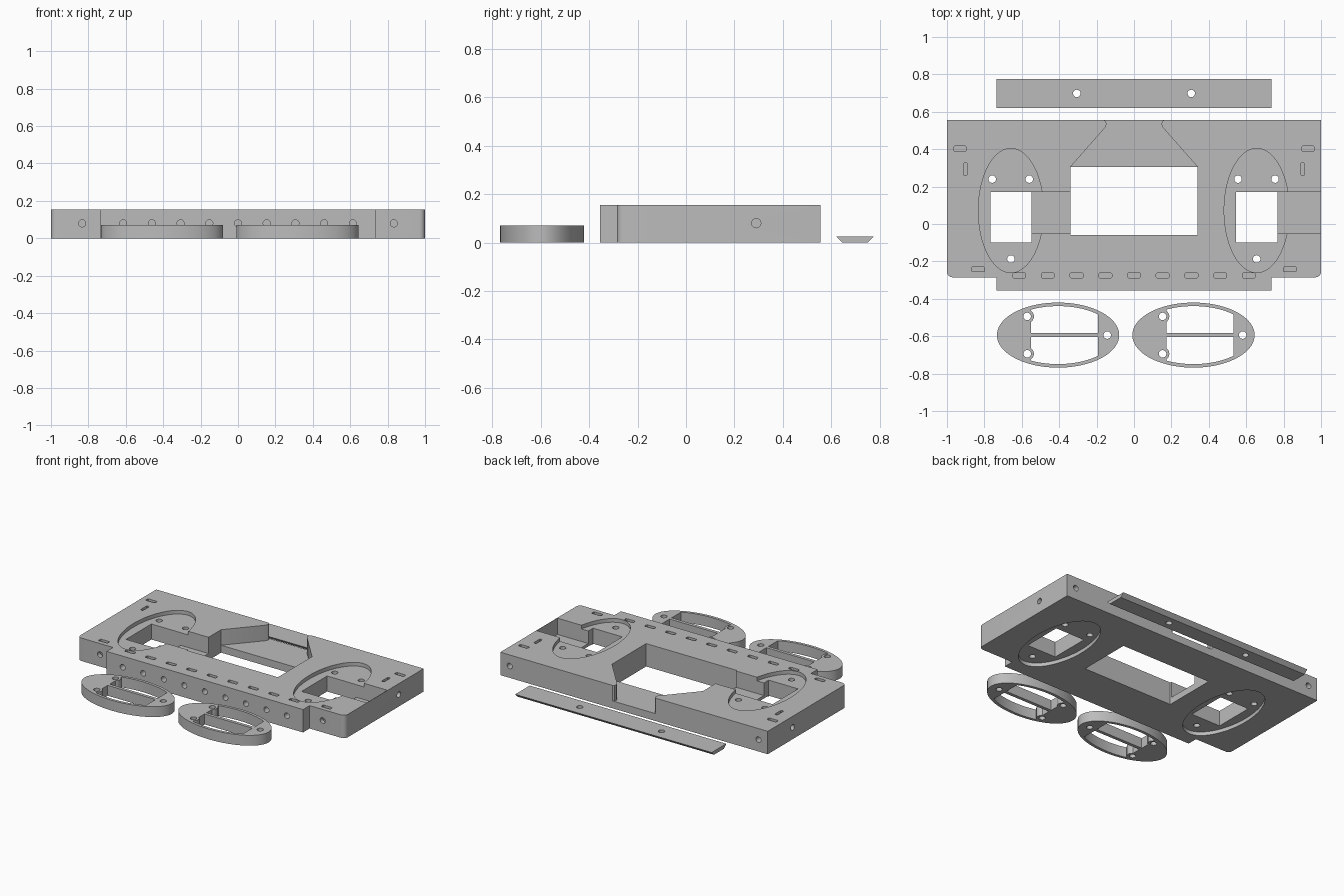
import bpy, bmesh, math
from mathutils import Matrix

if "Cube" in bpy.data.objects:
    bpy.data.objects.remove(bpy.data.objects["Cube"])

grey = bpy.data.materials.new("plain grey")
grey.diffuse_color = (0.5, 0.5, 0.5, 1)
grey.use_nodes = True
grey.node_tree.nodes["Principled BSDF"].inputs["Base Color"].default_value = grey.diffuse_color


def make(name, bm):
    bmesh.ops.recalc_face_normals(bm, faces=bm.faces)
    me = bpy.data.meshes.new(name)
    bm.to_mesh(me)
    bm.free()
    ob = bpy.data.objects.new(name, me)
    bpy.context.collection.objects.link(ob)
    return ob


def prism(pts, z0, z1, name="cutter"):
    """Extrude a flat outline between two heights."""
    bm = bmesh.new()
    face = bm.faces.new([bm.verts.new((x, y, z0)) for x, y in pts])
    ext = bmesh.ops.extrude_face_region(bm, geom=[face])["geom"]
    top = [v for v in ext if isinstance(v, bmesh.types.BMVert)]
    bmesh.ops.translate(bm, verts=top, vec=(0, 0, z1 - z0))
    return make(name, bm)


def box(x0, x1, y0, y1, z0, z1):
    return prism([(x0, y0), (x1, y0), (x1, y1), (x0, y1)], z0, z1)


def ellipse(cx, cy, rx, ry, n=96):
    return [(cx + rx * math.cos(2 * math.pi * i / n),
             cy + ry * math.sin(2 * math.pi * i / n)) for i in range(n)]


def drill(x, y, z0=-0.1, z1=0.3, r=0.02):
    return prism(ellipse(x, y, r, r, 24), z0, z1)


def side_drill(x, y, z, length, axis):
    """Horizontal round hole centred on a point, along X or Y."""
    bm = bmesh.new()
    turn = Matrix.Rotation(math.pi / 2, 4, 'Y' if axis == 'X' else 'X')
    bmesh.ops.create_cone(bm, cap_ends=True, segments=24, radius1=0.019,
                          radius2=0.019, depth=length,
                          matrix=Matrix.Translation((x, y, z)) @ turn)
    return make("cutter", bm)


def slot(x, y, w, h):
    """Nut pocket with clipped corners, open at the top."""
    a, b, c = w / 2, h / 2, 0.005
    return prism([(x - a + c, y - b), (x + a - c, y - b), (x + a, y - b + c),
                  (x + a, y + b - c), (x + a - c, y + b), (x - a + c, y + b),
                  (x - a, y + b - c), (x - a, y - b + c)], 0.045, 0.3)


def boolean(ob, tools, op='DIFFERENCE'):
    for t in tools:
        mod = ob.modifiers.new("cut", 'BOOLEAN')
        mod.object, mod.operation, mod.solver = t, op, 'EXACT'
        dg = bpy.context.evaluated_depsgraph_get()
        new = bpy.data.meshes.new_from_object(ob.evaluated_get(dg))
        ob.modifiers.clear()
        ob.data = new
        bpy.data.objects.remove(t)
    return ob


def finish(ob):
    ob.data.materials.clear()
    ob.data.materials.append(grey)
    bpy.ops.object.select_all(action='DESELECT')
    ob.select_set(True)
    bpy.context.view_layer.objects.active = ob
    bpy.ops.object.shade_smooth_by_angle(angle=math.radians(30))


# Main block: stepped front and rounded front corners
H, R = 0.155, 0.03
arc = [(1 - R + R * math.sin(math.radians(a)), -0.285 + R - R * math.cos(math.radians(a)))
       for a in range(0, 91, 15)]
half = [(0.735, -0.355), (0.735, -0.285)] + arc + [(1, 0.555)]
body = prism(half + [(-x, y) for x, y in reversed(half)], 0, H, "main_block")

# Central window and dovetail mouth behind it
cuts = [box(-0.34, 0.34, -0.06, 0.305, -0.1, 0.3)]
edge = [(0.34, 0.29), (0.34, 0.305), (0.153, 0.517), (0.147, 0.533),
        (0.15, 0.547), (0.16, 0.555), (0.16, 0.6)]
cuts.append(prism(edge + [(-x, y) for x, y in reversed(edge)], 0.05, 0.3))

# Oval recesses on both faces, square openings and screw holes
for cx in (-0.658, 0.656):
    oval = ellipse(cx, 0.072, 0.174, 0.332)
    cuts += [prism(oval, H - 0.025, 0.3), prism(oval, -0.1, 0.025),
             box(cx - 0.11, cx + 0.11, -0.1, 0.172, -0.1, 0.3)]
    cuts += [drill(cx - 0.1, 0.24), drill(cx + 0.098, 0.24), drill(cx, -0.187)]

# Channels beside the square openings
cuts += [box(-0.56, -0.33, -0.05, 0.171, 0.045, 0.3),
         box(0.755, 0.997, -0.05, 0.171, 0.045, 0.3)]

# Corner pockets and edge bores
for s in (-1, 1):
    cuts += [slot(s * 0.93, 0.403, 0.07, 0.026), slot(s * 0.902, 0.293, 0.02, 0.07)
             if s > 0 else slot(-0.902, 0.293, 0.02, 0.07),
             slot(s * 0.833, -0.242, 0.07, 0.026),
             side_drill(s * 0.93, 0.5, 0.08, 0.25, 'Y'),
             side_drill(s * 0.97, 0.29, 0.08, 0.2, 'X'),
             side_drill(s * 0.833, -0.27, 0.08, 0.14, 'Y')]

# Row of pockets and bores along the front
for i in range(-4, 5):
    x = i * 0.1535
    cuts += [slot(x, -0.275, 0.07, 0.026), side_drill(x, -0.32, 0.08, 0.16, 'Y')]
finish(boolean(body, cuts))

# Loose oval covers with barred openings
for side, cx in (("left", -0.406), ("right", 0.318)):
    cy = -0.594
    cover = prism(ellipse(cx, cy, 0.327, 0.174), 0, 0.07, side + "_oval_cover")
    opening = prism(ellipse(cx, cy, 0.305, 0.155), -0.1, 0.2)
    boolean(opening, [box(cx - 0.145, cx + 0.213, cy - 0.3, cy + 0.3, -0.2, 0.3)], 'INTERSECT')
    boolean(opening, [box(cx - 0.3, cx + 0.3, cy - 0.011, cy + 0.011, -0.2, 0.3)]
            + [drill(cx - 0.165, cy + s * 0.1, -0.2, 0.3, 0.036) for s in (-1, 1)])
    holes = [drill(cx - 0.165, cy + s * 0.1) for s in (-1, 1)] + [drill(cx + 0.263, cy)]
    finish(boolean(cover, [opening] + holes))

# Loose dovetail strip, wider at the top
bm = bmesh.new()
strip_profile = [(0.645, 0), (0.75, 0), (0.775, 0.025), (0.62, 0.025)]
ends = [[bm.verts.new((x, y, z)) for y, z in strip_profile] for x in (-0.735, 0.735)]
bm.faces.new(ends[0])
bm.faces.new(ends[1])
for i in range(4):
    j = (i + 1) % 4
    bm.faces.new((ends[0][i], ends[0][j], ends[1][j], ends[1][i]))
strip = make("dovetail_strip", bm)
finish(boolean(strip, [drill(s * 0.306, 0.698) for s in (-1, 1)]))
